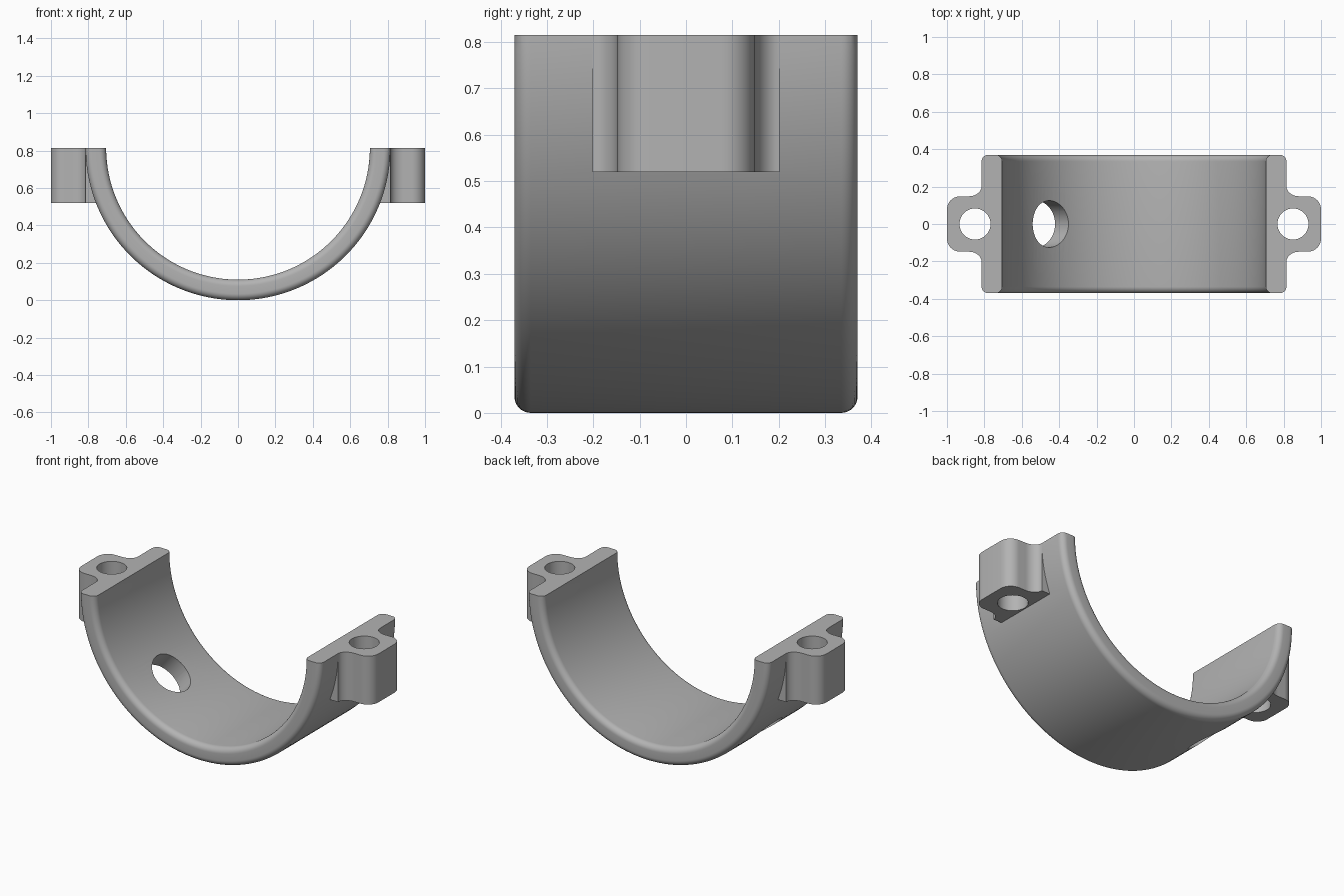
import bpy, bmesh, math
from mathutils import Matrix, Vector

if "Cube" in bpy.data.objects:
    bpy.data.objects.remove(bpy.data.objects["Cube"])

R_OUT, R_IN, HALF_W, ROUND = 0.815, 0.705, 0.37, 0.035
TOP = R_OUT

grey = bpy.data.materials.new("plain grey")
grey.diffuse_color = (0.45, 0.45, 0.45, 1)
grey.use_nodes = True
grey.node_tree.nodes["Principled BSDF"].inputs["Base Color"].default_value = grey.diffuse_color


def make_object(name, bm):
    bmesh.ops.recalc_face_normals(bm, faces=bm.faces)
    mesh = bpy.data.meshes.new(name)
    bm.to_mesh(mesh)
    bm.free()
    ob = bpy.data.objects.new(name, mesh)
    mesh.materials.append(grey)
    bpy.context.collection.objects.link(ob)
    return ob


def arc(cx, cy, rx, ry, a0, a1, n=10):
    return [(cx + rx * math.cos(math.radians(a0 + (a1 - a0) * i / n)),
             cy + ry * math.sin(math.radians(a0 + (a1 - a0) * i / n))) for i in range(n + 1)]


def ring():
    """Rounded rectangular section revolved about the y axis."""
    bm = bmesh.new()
    r, w = ROUND, HALF_W - ROUND
    pts = (arc(R_OUT - r, w, r, r, 0, 90, 8) + arc(R_IN + r, w, r, r, 90, 180, 8)
           + arc(R_IN + r, -w, r, r, 180, 270, 8) + arc(R_OUT - r, -w, r, r, 270, 360, 8))
    vs = [bm.verts.new((x, y, TOP)) for x, y in pts]
    edges = [bm.edges.new((vs[i], vs[(i + 1) % len(vs)])) for i in range(len(vs))]
    bmesh.ops.spin(bm, geom=vs + edges, cent=(0, 0, TOP), axis=(0, 1, 0),
                   angle=math.tau, steps=160, use_merge=True)
    bmesh.ops.remove_doubles(bm, verts=bm.verts, dist=1e-5)
    return make_object("half_ring", bm)


def ear(side):
    """Bolt ear outline with rounded corners and root fillets, extruded upward."""
    half = [(0.73, 0.202)] + arc(0.885, 0.202, 0.07, 0.054, 180, 270)
    half += arc(0.93, 0.078, 0.07, 0.07, 90, 0)
    pts = half + [(x, -y) for x, y in reversed(half)]
    bm = bmesh.new()
    face = bm.faces.new([bm.verts.new((side * x, y, 0.52)) for x, y in pts])
    out = bmesh.ops.extrude_face_region(bm, geom=[face])
    bmesh.ops.translate(bm, vec=(0, 0, 0.4),
                        verts=[v for v in out["geom"] if isinstance(v, bmesh.types.BMVert)])
    return make_object("bolt_ear", bm)


def cylinder(name, radius, depth, centre, direction):
    bm = bmesh.new()
    rot = Vector((0, 0, 1)).rotation_difference(Vector(direction)).to_matrix().to_4x4()
    bmesh.ops.create_cone(bm, cap_ends=True, segments=64, radius1=radius, radius2=radius,
                          depth=depth, matrix=Matrix.Translation(centre) @ rot)
    return make_object(name, bm)


def combine(target, tool, operation):
    mod = target.modifiers.new("join", "BOOLEAN")
    mod.operation, mod.object, mod.solver = operation, tool, "EXACT"
    bpy.context.view_layer.objects.active = target
    bpy.ops.object.modifier_apply(modifier=mod.name)
    bpy.data.objects.remove(tool)


clamp = ring()

# Bolt ears on both sides
for side in (-1, 1):
    combine(clamp, ear(side), "UNION")

# Cut away everything above the parting plane
bm = bmesh.new()
bmesh.ops.create_cube(bm, size=1, matrix=Matrix.Translation((0, 0, TOP + 1))
                      @ Matrix.Diagonal((3, 3, 2, 1)))
combine(clamp, make_object("top_cutter", bm), "DIFFERENCE")

# Vertical bolt holes
for side in (-1, 1):
    combine(clamp, cylinder("bolt_cutter", 0.083, 0.8, (side * 0.85, 0, 0.7), (0, 0, 1)),
            "DIFFERENCE")

# Radial port through the left wall
a = math.radians(40)
d = Vector((-math.sin(a), 0, -math.cos(a)))
combine(clamp, cylinder("port_cutter", 0.125, 0.4, Vector((0, 0, TOP)) + d * 0.76, d),
        "DIFFERENCE")

clamp.name = "half_clamp"
bpy.ops.object.select_all(action="DESELECT")
clamp.select_set(True)
bpy.context.view_layer.objects.active = clamp
bpy.ops.object.shade_smooth_by_angle(angle=math.radians(30))
